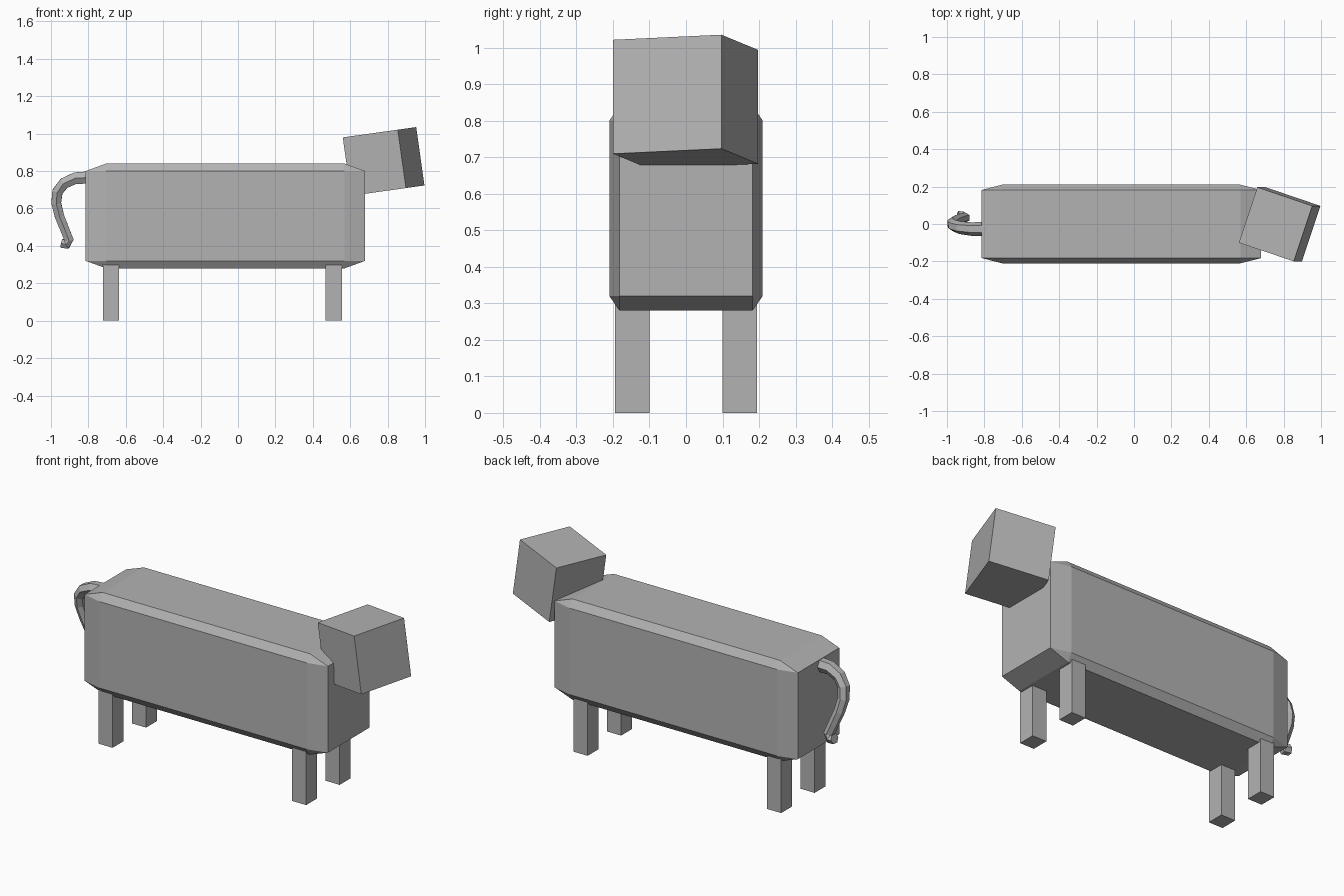
import bpy, bmesh, math
from mathutils import Matrix, Vector

if "Cube" in bpy.data.objects:
    bpy.data.objects.remove(bpy.data.objects["Cube"])

grey = bpy.data.materials.new("plain_grey")
grey.diffuse_color = (0.45, 0.45, 0.45, 1)
grey.use_nodes = True
grey.node_tree.nodes["Principled BSDF"].inputs["Base Color"].default_value = grey.diffuse_color


def add_object(name, bm):
    bmesh.ops.recalc_face_normals(bm, faces=bm.faces)
    mesh = bpy.data.meshes.new(name)
    bm.to_mesh(mesh)
    bm.free()
    mesh.materials.append(grey)
    obj = bpy.data.objects.new(name, mesh)
    bpy.context.collection.objects.link(obj)
    return obj


def box(name, matrix):
    bm = bmesh.new()
    bmesh.ops.create_cube(bm, size=1, matrix=matrix)
    return add_object(name, bm)


# Body: long box with stretched chamfers, deepest along its length
half = Vector((0.7475, 0.21, 0.28))
inset = Vector((0.11, 0.028, 0.04))
centre = Vector((-0.0675, 0, 0.56))
bm = bmesh.new()
for axis in range(3):
    for sx in (-1, 1):
        for sy in (-1, 1):
            for sz in (-1, 1):
                p = [s * (half[i] - (0 if i == axis else inset[i]))
                     for i, s in enumerate((sx, sy, sz))]
                bm.verts.new(centre + Vector(p))
bmesh.ops.convex_hull(bm, input=bm.verts)
bmesh.ops.dissolve_limit(bm, angle_limit=0.01, verts=bm.verts, edges=bm.edges)
add_object("body", bm)

# Legs
for end, x in (("front", 0.512), ("rear", -0.678)):
    for side, y in (("right", -0.147), ("left", 0.147)):
        box(f"{end}_{side}_leg", Matrix.Translation((x, y, 0.18))
            @ Matrix.Diagonal((0.086, 0.094, 0.36, 1)))

# Head: cube turned to one side and tipped up
box("head", Matrix.Translation((0.7785, -0.0015, 0.8515))
    @ Matrix.Rotation(math.radians(-8), 4, 'Y')
    @ Matrix.Rotation(math.radians(-18.6), 4, 'Z')
    @ Matrix.Diagonal((0.313, 0.313, 0.315, 1)))

# Tail: six-sided tube that droops and hooks at the tip
path = [((-0.79, -0.027, 0.766), 0.038), ((-0.87, -0.027, 0.762), 0.036),
        ((-0.93, -0.020, 0.735), 0.034), ((-0.965, -0.008, 0.69), 0.032),
        ((-0.972, 0.005, 0.63), 0.030), ((-0.955, 0.018, 0.56), 0.029),
        ((-0.925, 0.028, 0.485), 0.028), ((-0.903, 0.034, 0.43), 0.028),
        ((-0.915, 0.038, 0.408), 0.028), ((-0.943, 0.042, 0.414), 0.028)]
points = [Vector(p) for p, r in path]
bm = bmesh.new()
rings = []
for i, (p, r) in enumerate(path):
    t = (points[min(i + 1, len(path) - 1)] - points[max(i - 1, 0)]).normalized()
    u = (Vector((0, 1, 0)) - t * t.y).normalized()
    v = t.cross(u)
    rings.append([bm.verts.new(points[i] + r * (math.cos(a) * u + math.sin(a) * v))
                  for a in (math.tau * k / 6 for k in range(6))])
for a, b in zip(rings, rings[1:]):
    for k in range(6):
        n = (k + 1) % 6
        bm.faces.new((a[k], a[n], b[n], b[k]))
bm.faces.new(rings[0])
bm.faces.new(rings[-1])
add_object("tail", bm)
